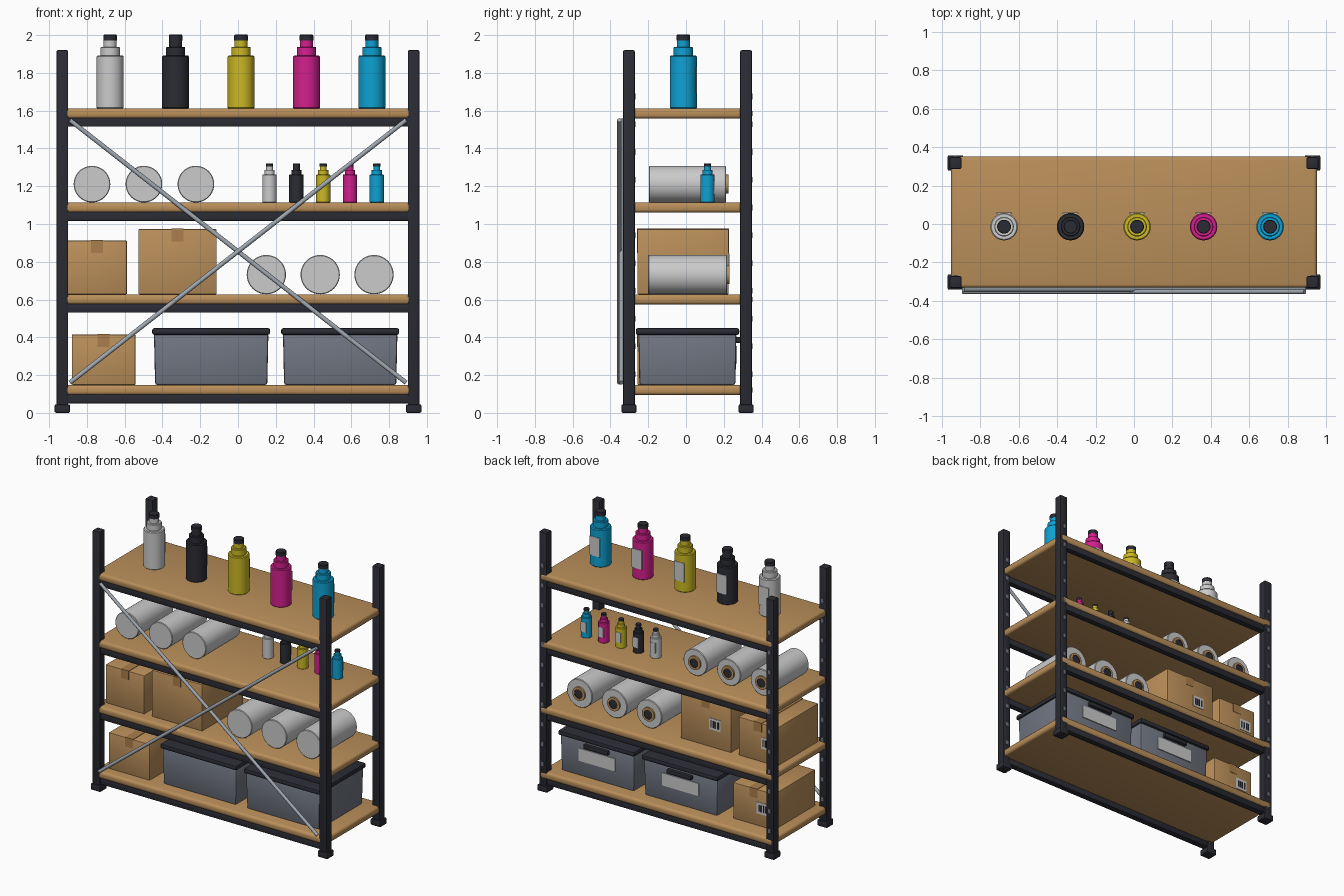
import bpy
import bmesh
import math
from mathutils import Matrix, Vector

cube = bpy.data.objects.get("Cube")
if cube:
    bpy.data.objects.remove(cube, do_unlink=True)


def linear(c):
    c /= 255
    return c / 12.92 if c <= 0.04045 else ((c + 0.055) / 1.055) ** 2.4


def material(name, *rgb):
    m = bpy.data.materials.new(name)
    m.use_nodes = True
    colour = [linear(c) for c in rgb] + [1]
    m.diffuse_color = colour
    m.node_tree.nodes["Principled BSDF"].inputs["Base Color"].default_value = colour
    return m


DARK = material("charcoal", 43, 44, 52)
WOOD = material("warm_brown", 186, 143, 90)
TAPE = material("tape_brown", 170, 126, 76)
PALE = material("pale_grey", 203, 203, 203)
BIN = material("slate_grey", 113, 118, 130)
STEEL = material("steel_grey", 160, 168, 176)
YELLOW = material("yellow", 204, 184, 36)
MAGENTA = material("magenta", 212, 32, 142)
CYAN = material("cyan", 14, 162, 212)


def finish(bm, name, mats):
    bmesh.ops.recalc_face_normals(bm, faces=bm.faces)
    mesh = bpy.data.meshes.new(name)
    bm.to_mesh(mesh)
    bm.free()
    for m in mats:
        mesh.materials.append(m)
    obj = bpy.data.objects.new(name, mesh)
    bpy.context.collection.objects.link(obj)
    bpy.ops.object.select_all(action="DESELECT")
    obj.select_set(True)
    bpy.context.view_layer.objects.active = obj
    bpy.ops.object.shade_smooth_by_angle(angle=math.radians(35))
    return obj


def box(name, x, y, z, mat, bevel=0, segments=2, taper=1):
    """Box from (min, max) ranges; taper scales the bottom."""
    bm = bmesh.new()
    bmesh.ops.create_cube(bm, size=1)
    for v in bm.verts:
        k = taper if v.co.z < 0 else 1
        v.co = Vector([sum(r) / 2 + c * s * (r[1] - r[0])
                       for r, c, s in zip((x, y, z), v.co, (k, k, 1))])
    if bevel:
        bmesh.ops.bevel(bm, geom=bm.edges[:], offset=bevel, segments=segments,
                        profile=0.5, affect="EDGES")
    return finish(bm, name, [mat])


def around(c, size):
    return (c - size / 2, c + size / 2)


def lathe(name, profile, mats, place, sides=32):
    """Turn (radius, height, material of next band) points round the axis."""
    bm = bmesh.new()
    rings = []
    for r, h, _ in profile:
        rings.append([bm.verts.new((r * math.cos(a), r * math.sin(a), h))
                      for a in (math.tau * i / sides for i in range(sides))])
    for low, high, p in zip(rings, rings[1:], profile):
        for i in range(sides):
            j = (i + 1) % sides
            bm.faces.new((low[i], low[j], high[j], high[i])).material_index = p[2]
    bm.faces.new(rings[0]).material_index = profile[0][2]
    bm.faces.new(rings[-1]).material_index = profile[-1][2]
    bm.transform(place)
    return finish(bm, name, mats)


# Frame: posts with feet and slots
for sx, side in ((-1, "right"), (1, "left")):
    for y, end in ((-0.302, "front"), (0.318, "back")):
        tag = f"{end}_{side}"
        x = sx * 0.93
        box("post_" + tag, around(x, 0.062), around(y, 0.062), (0.01, 1.92), DARK, 0.007)
        box("foot_" + tag, around(x, 0.082), around(y, 0.08), (0, 0.045), DARK, 0.008)
        for i in range(11):
            box("post_slot_" + tag, around(x, 0.02), (y + 0.029, y + 0.035),
                around(0.205 + 0.147 * i, 0.03), BIN)

# Shelves: rounded boards on front and back beams
SHELVES = (0.148, 0.628, 1.114, 1.612)
for top in SHELVES:
    box("shelf_board", (-0.953, 0.953), (-0.332, 0.352), (top - 0.054, top), WOOD, 0.018, 3)
    for y in (-0.302, 0.318):
        box("shelf_beam", (-0.92, 0.92), around(y, 0.045), (top - 0.097, top - 0.05), DARK, 0.004)

# Crossed brace rods
for sx, y in ((1, -0.353), (-1, -0.342)):
    a, b = Vector((-0.89 * sx, y, 0.16)), Vector((0.89 * sx, y, 1.55))
    turn = (b - a).to_track_quat("Z", "Y").to_matrix().to_4x4()
    lathe("brace_rod", [(0.012, 0, 0), (0.012, (b - a).length, 0)], [STEEL],
          Matrix.Translation(a) @ turn, 12)


# Bottles: one profile in two sizes
def bottle(name, x, y, z, k, mat):
    profile = [(0.068, 0, 0), (0.0715, 0.004, 0), (0.0715, 0.274, 0), (0.066, 0.28, 0),
               (0.051, 0.28, 0), (0.051, 0.322, 0), (0.047, 0.326, 0), (0.034, 0.326, 0),
               (0.034, 0.36, 1), (0.036, 0.36, 1), (0.036, 0.386, 1), (0.033, 0.39, 1)]
    lathe(name, profile, [mat, DARK],
          Matrix.Translation((x, y, z)) @ Matrix.Scale(k, 4))
    back = y + 0.073 * k
    box(name + "_label", around(x, 0.082 * k), (back - 0.007, back),
        (z + 0.08 * k, z + 0.22 * k), PALE)


for i, mat in enumerate((PALE, DARK, YELLOW, MAGENTA, CYAN)):
    bottle("large_bottle", -0.677 + 0.3465 * i, -0.014, SHELVES[3], 1, mat)
    bottle("small_bottle", 0.167 + 0.142 * i, 0.114, SHELVES[2], 0.53, mat)


# Rolls lying front to back with a core at the back
def roll(x, shelf, r, front, back):
    body = back - 0.012
    profile = [(r - 0.004, front, 0), (r, front + 0.004, 0), (r, body - 0.004, 0),
               (r - 0.004, body, 0), (0.05, body, 1), (0.05, back, 1),
               (0.034, back, 2), (0.034, back - 0.004, 2)]
    turn = Matrix.Rotation(-math.pi / 2, 4, "X")
    lathe("roll", profile, [PALE, WOOD, DARK],
          Matrix.Translation((x, 0, shelf + r)) @ turn, 40)


for i in range(3):
    roll(-0.773 + 0.275 * i, SHELVES[2], 0.097, -0.196, 0.224)
    roll(0.15 + 0.285 * i, SHELVES[1], 0.104, -0.2, 0.23)


# Cartons with tape and a barcode label
def carton(x0, x1, z0, z1):
    front, back = -0.257, 0.226
    mid = (x0 + x1) / 2
    box("carton", (x0, x1), (front, back), (z0, z1), WOOD, 0.005)
    box("carton_tape_top", around(mid, 0.065), (front - 0.002, back + 0.002),
        (z1 - 0.003, z1 + 0.003), TAPE)
    for y in (front, back):
        box("carton_tape_end", around(mid, 0.065), around(y, 0.005),
            (z1 - 0.065, z1 + 0.003), TAPE)
    lx, lz = mid - 0.075, (z0 + z1) / 2
    box("carton_label", around(lx, 0.095), around(back, 0.006), around(lz, 0.085), PALE)
    for i, w in enumerate((0.012, 0.006, 0.014, 0.007)):
        box("label_bar", around(lx - 0.028 + 0.019 * i, w), around(back + 0.002, 0.006),
            around(lz, 0.05), DARK)


carton(-0.905, -0.588, SHELVES[1], 0.912)
carton(-0.527, -0.113, SHELVES[1], 0.973)
carton(-0.88, -0.543, SHELVES[0], 0.415)

# Storage bins with lid, back handle and label
for x in (-0.142, 0.541):
    box("bin_body", around(x, 0.606), (-0.252, 0.267), (SHELVES[0], 0.42), BIN, 0.012, 2, 0.98)
    box("bin_lid", around(x, 0.625), (-0.266, 0.282), (0.413, 0.449), DARK, 0.012)
    box("bin_handle", around(x, 0.2), (0.26, 0.29), (0.37, 0.402), DARK, 0.006)
    box("bin_label", around(x, 0.3), (0.264, 0.271), (0.262, 0.355), PALE)
